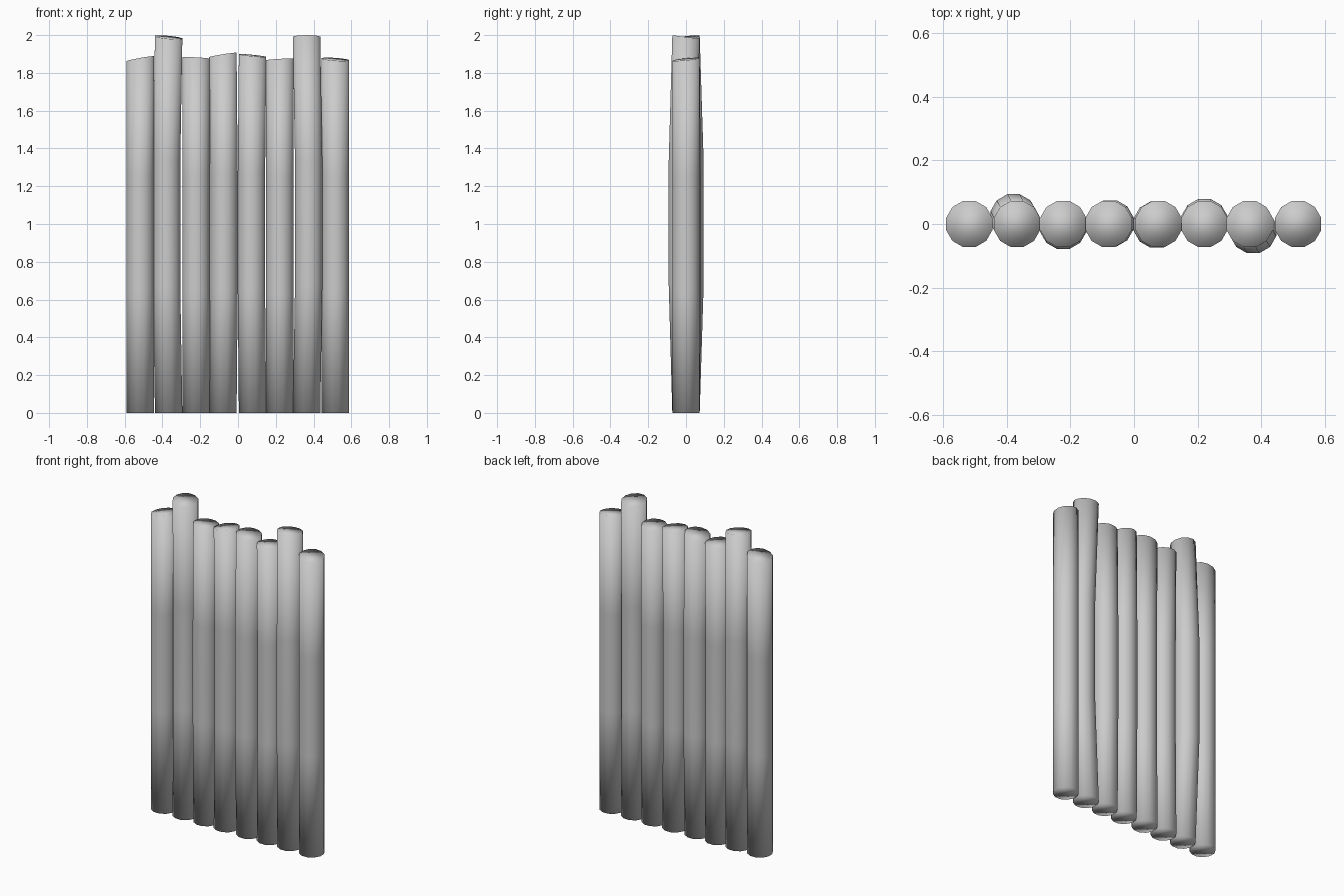
import bpy
import bmesh
from math import pi, sin, cos

cube = bpy.data.objects.get("Cube")
if cube:
    bpy.data.objects.remove(cube)

SIDES = 12
RADIUS = 0.075
LEVELS = (0, 0.34, 0.67, 1)  # ring heights as a share of the log height

grey = bpy.data.materials.new("plain grey")
grey.use_nodes = True
grey.diffuse_color = (0.6, 0.6, 0.6, 1)
grey.node_tree.nodes["Principled BSDF"].inputs["Base Color"].default_value = (0.6, 0.6, 0.6, 1)


def make_log(name, x, height, slope_x, slope_y, bow_x, bow_y):
    """Upright log with a slightly bowed middle and a slanted sawn top."""
    bm = bmesh.new()
    rings = []
    for level in LEVELS:
        bowed = 0 < level < 1
        ring = []
        for i in range(SIDES):
            angle = 2 * pi * (i + 0.5) / SIDES
            dx, dy = RADIUS * cos(angle), RADIUS * sin(angle)
            z = level * height
            if level == 1:
                z += dx * slope_x + dy * slope_y
            ring.append(bm.verts.new((x + dx + bowed * bow_x, dy + bowed * bow_y, z)))
        rings.append(ring)
    for low, high in zip(rings, rings[1:]):
        for i in range(SIDES):
            j = (i + 1) % SIDES
            bm.faces.new((low[i], low[j], high[j], high[i]))
    bm.faces.new(rings[0][::-1])
    bm.faces.new(rings[-1])
    for face in bm.faces:
        face.smooth = True
    mesh = bpy.data.meshes.new(name)
    bm.to_mesh(mesh)
    bm.free()
    mesh.materials.append(grey)
    bpy.context.collection.objects.link(bpy.data.objects.new(name, mesh))


# Logs from the right end to the left end:
# x, height, top slope in x and y, bow in x and y
logs = [
    (-0.517, 1.875, 0.18, -0.06, 0, 0),
    (-0.367, 1.988, -0.09, 0.11, -0.011, 0.021),
    (-0.222, 1.878, -0.05, -0.06, 0, -0.006),
    (-0.080, 1.895, 0.16, -0.05, 0.006, 0.002),
    (0.077, 1.892, -0.1, 0.05, -0.006, -0.002),
    (0.221, 1.870, 0.05, -0.06, 0, 0.006),
    (0.363, 1.990, 0, -0.13, 0.011, -0.019),
    (0.515, 1.872, -0.07, 0.1, 0, 0),
]
for number, spec in enumerate(logs, 1):
    make_log(f"log_{number}", *spec)
